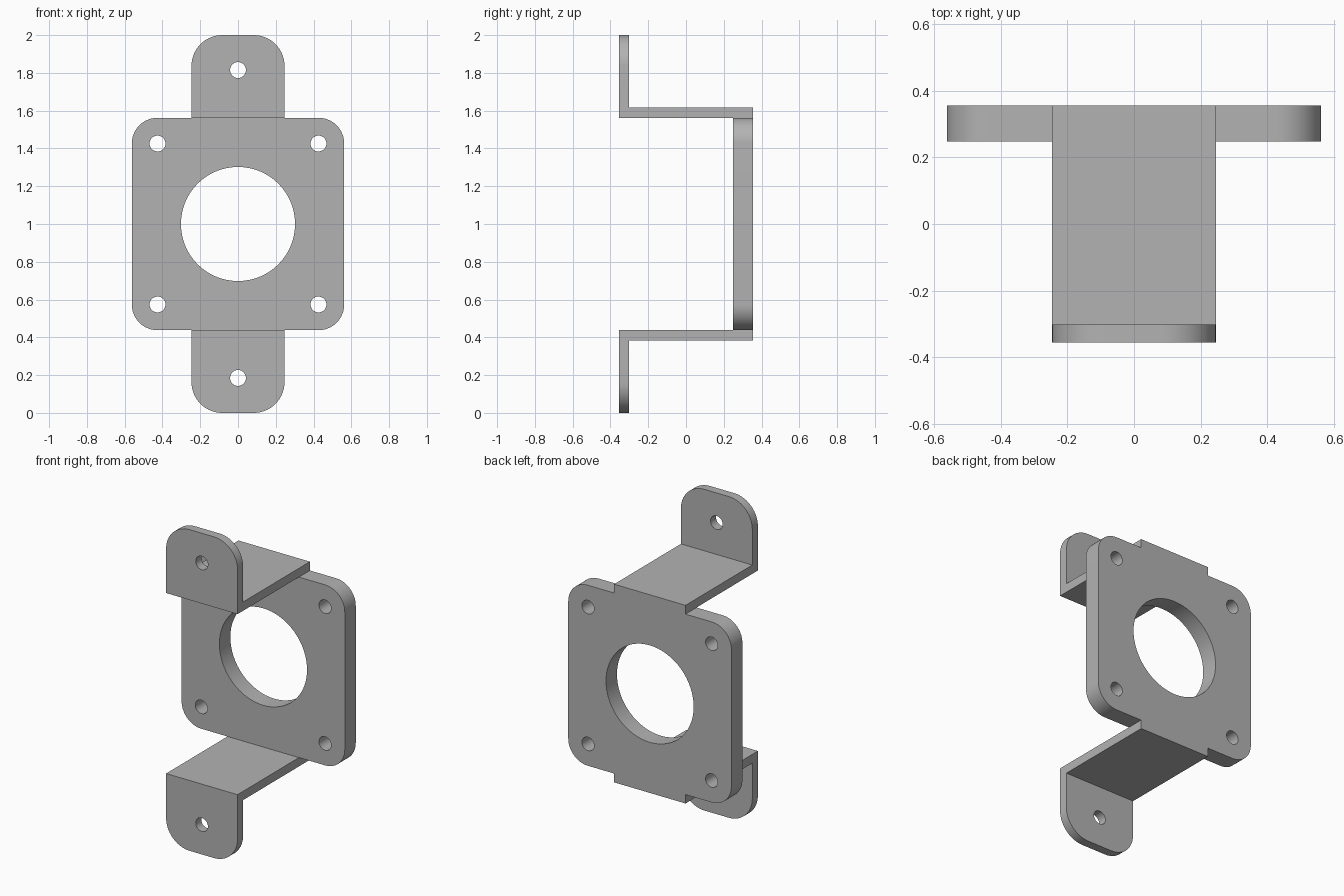
import bpy, bmesh, math
from mathutils import Matrix

if "Cube" in bpy.data.objects:
    bpy.data.objects.remove(bpy.data.objects["Cube"])

grey = bpy.data.materials.new("plain grey")
grey.diffuse_color = (0.45, 0.45, 0.45, 1)
grey.use_nodes = True
grey.node_tree.nodes["Principled BSDF"].inputs["Base Color"].default_value = grey.diffuse_color

HOLE_R = 0.042
WALL = 0.055


def prism(name, outline, depth_vec, is_corner, radius):
    """Extrude a closed outline and round the edges chosen by is_corner."""
    bm = bmesh.new()
    face = bm.faces.new([bm.verts.new(p) for p in outline])
    ext = bmesh.ops.extrude_face_region(bm, geom=[face])
    bmesh.ops.translate(bm, vec=depth_vec,
                        verts=[v for v in ext["geom"] if isinstance(v, bmesh.types.BMVert)])
    corners = [e for e in bm.edges if is_corner(*[v.co for v in e.verts])]
    bmesh.ops.bevel(bm, geom=corners, offset=radius, segments=14, profile=0.5,
                    affect='EDGES', clamp_overlap=False)
    bmesh.ops.recalc_face_normals(bm, faces=bm.faces)
    mesh = bpy.data.meshes.new(name)
    bm.to_mesh(mesh)
    bm.free()
    mesh.materials.append(grey)
    obj = bpy.data.objects.new(name, mesh)
    bpy.context.collection.objects.link(obj)
    return obj


def activate(obj):
    bpy.ops.object.select_all(action='DESELECT')
    obj.select_set(True)
    bpy.context.view_layer.objects.active = obj


def drill(obj, holes):
    """Cut round holes (x, y, z, radius) along the y axis, then shade."""
    bm = bmesh.new()
    for x, y, z, r in holes:
        bmesh.ops.create_cone(bm, cap_ends=True, segments=64 if r > 0.1 else 32,
                              radius1=r, radius2=r, depth=0.3,
                              matrix=Matrix.Translation((x, y, z)) @ Matrix.Rotation(math.pi / 2, 4, 'X'))
    mesh = bpy.data.meshes.new("hole_cutter")
    bm.to_mesh(mesh)
    bm.free()
    mesh.materials.append(grey)
    cutter = bpy.data.objects.new("hole_cutter", mesh)
    cutter.hide_render = True
    bpy.context.collection.objects.link(cutter)
    mod = obj.modifiers.new("holes", 'BOOLEAN')
    mod.operation, mod.solver, mod.object = 'DIFFERENCE', 'EXACT', cutter
    activate(obj)
    bpy.ops.object.modifier_apply(modifier=mod.name)
    bpy.data.objects.remove(cutter)
    bpy.ops.object.shade_smooth_by_angle(angle=math.radians(30))


# Square mounting plate with a large bore and four screw holes
H = 0.562
plate = prism("mounting_plate",
              [(-H, 0.248, 1 - H), (H, 0.248, 1 - H), (H, 0.248, 1 + H), (-H, 0.248, 1 + H)],
              (0, 0.108, 0),
              lambda a, b: abs(a.y - b.y) > 0.05, 0.135)
drill(plate, [(0, 0.3, 1, 0.302)] +
      [(sx * 0.426, 0.3, 1 + sz * 0.426, HOLE_R) for sx in (-1, 1) for sz in (-1, 1)])

# Upper and lower bent brackets: flat arm plus rounded tab with a screw hole
W, Y = 0.246, 0.356
profile = [(Y, H), (Y, H + WALL), (-Y + WALL, H + WALL), (-Y + WALL, 1), (-Y, 1), (-Y, H)]
for name, s in (("upper_bracket", 1), ("lower_bracket", -1)):
    bracket = prism(name, [(-W, y, 1 + s * z) for y, z in profile], (2 * W, 0, 0),
                    lambda a, b: abs(a.y - b.y) > 0.02
                    and min(abs(a.z - 1), abs(b.z - 1)) > 0.99, 0.162)
    drill(bracket, [(0, -0.33, 1 + s * 0.815, HOLE_R)])
